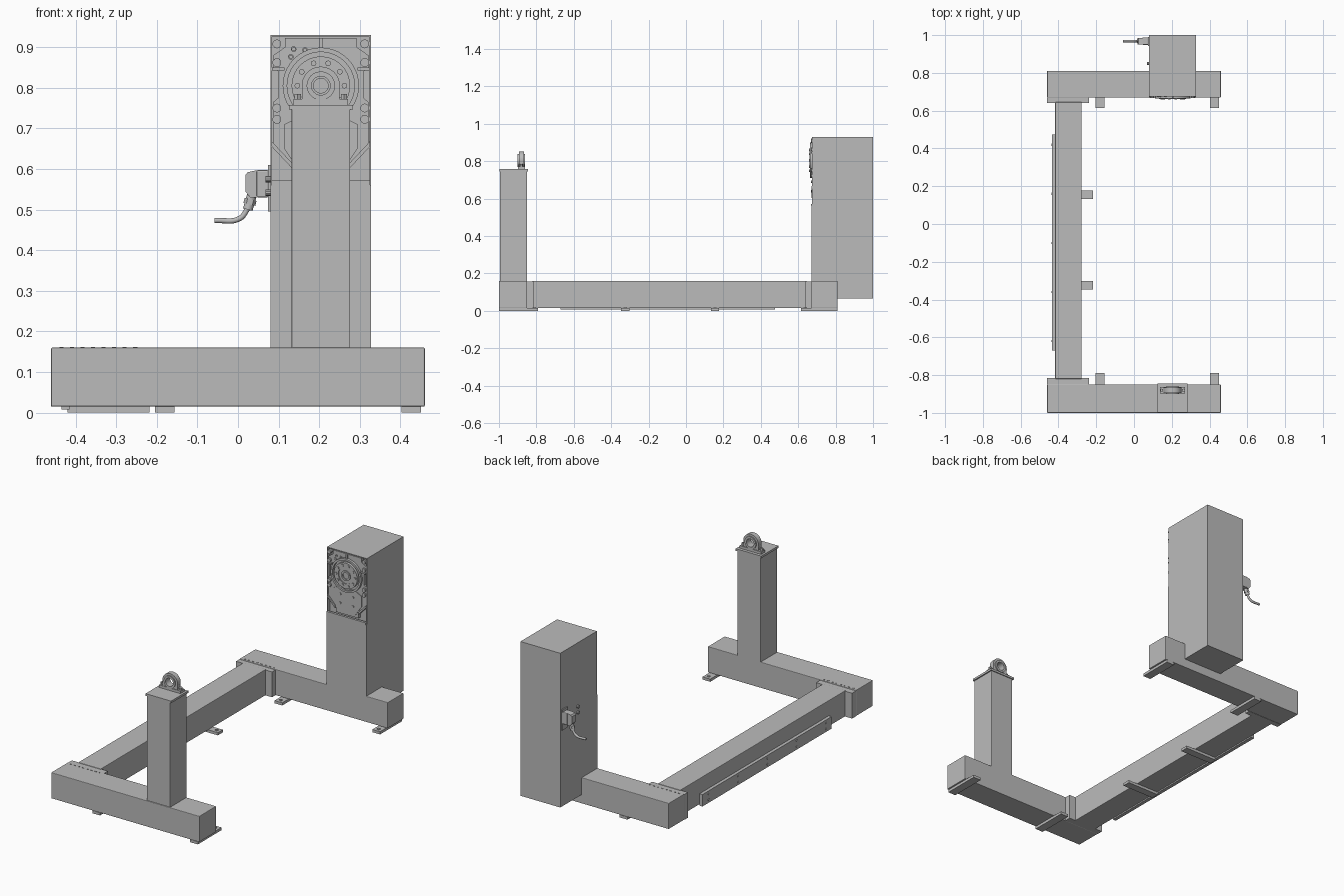
import bpy, bmesh, math
from mathutils import Matrix, Vector

cube = bpy.data.objects.get("Cube")
if cube:
    bpy.data.objects.remove(cube, do_unlink=True)

grey = bpy.data.materials.new("machine_grey")
grey.use_nodes = True
grey.diffuse_color = (0.5, 0.5, 0.5, 1)
grey.node_tree.nodes["Principled BSDF"].inputs["Base Color"].default_value = (0.5, 0.5, 0.5, 1)


def finish(name, bm, smooth=False):
    bmesh.ops.recalc_face_normals(bm, faces=bm.faces)
    mesh = bpy.data.meshes.new(name)
    bm.to_mesh(mesh)
    bm.free()
    mesh.materials.append(grey)
    obj = bpy.data.objects.new(name, mesh)
    bpy.context.scene.collection.objects.link(obj)
    if smooth:
        bpy.ops.object.select_all(action="DESELECT")
        obj.select_set(True)
        bpy.context.view_layer.objects.active = obj
        bpy.ops.object.shade_smooth_by_angle(angle=math.radians(35))
    return obj


def box(name, xs, ys, zs, bevel=0):
    bm = bmesh.new()
    bmesh.ops.create_cube(bm, size=1)
    for v in bm.verts:
        v.co = [r[0] if c < 0 else r[1] for r, c in zip((xs, ys, zs), v.co)]
    obj = finish(name, bm)
    if bevel:
        mod = obj.modifiers.new("edge", "BEVEL")
        mod.width, mod.segments = bevel, 2
    return obj


def rod(name, start, end, radius, sides=16):
    a, b = Vector(start), Vector(end)
    bm = bmesh.new()
    turn = (b - a).to_track_quat("Z", "Y").to_matrix().to_4x4()
    bmesh.ops.create_cone(bm, cap_ends=True, segments=sides, radius1=radius, radius2=radius,
                          depth=(b - a).length, matrix=Matrix.Translation((a + b) / 2) @ turn)
    return finish(name, bm, True)


def prism(name, points, y0, y1):
    """Extrude an outline in the xz plane along y."""
    bm = bmesh.new()
    face = bm.faces.new([bm.verts.new((x, y0, z)) for x, z in points])
    moved = bmesh.ops.extrude_face_region(bm, geom=[face])["geom"]
    bmesh.ops.translate(bm, vec=(0, y1 - y0, 0), verts=[g for g in moved if isinstance(g, bmesh.types.BMVert)])
    return finish(name, bm)


def ring(name, x, z, inner, outer, y0, y1, steps=40):
    """Flat ring whose axis runs along y."""
    bm = bmesh.new()
    profile = [(inner, y0), (outer, y0), (outer, y1), (inner, y1)]
    loops = []
    for i in range(steps):
        a = math.tau * i / steps
        loops.append([bm.verts.new((x + r * math.cos(a), y, z + r * math.sin(a))) for r, y in profile])
    for i in range(steps):
        p, q = loops[i], loops[(i + 1) % steps]
        for k in range(4):
            m = (k + 1) % 4
            bm.faces.new((p[k], p[m], q[m], q[k]))
    return finish(name, bm, True)


# Floor frame
FLOOR, TOP = 0.015, 0.16
box("front_beam", (-0.46, 0.46), (-1, -0.85), (FLOOR, TOP), 0.003)
box("back_beam", (-0.46, 0.46), (0.67, 0.81), (FLOOR, TOP), 0.003)
box("side_beam", (-0.417, -0.277), (-0.82, 0.645), (FLOOR, TOP), 0.003)
for label, inner, outer in (("front", -0.815, -0.85), ("back", 0.64, 0.67)):
    ys = sorted((inner, outer))
    box(label + "_flange", (-0.46, -0.237), ys, (FLOOR, 0.157))
    # Joint bolts along the beam edge
    for i in range(8):
        x = -0.44 + i * 0.026
        y = outer + math.copysign(0.012, outer - inner)
        box(label + "_joint_mark", (x, x + 0.01), (y - 0.002, y + 0.002), (TOP - 0.002, TOP + 0.002))

# Cable tray on the outer side
box("side_rail", (-0.435, -0.415), (-0.67, 0.475), (0.008, 0.075))
for i in range(5):
    y = -0.62 + i * 0.26
    for z in (0.025, 0.058):
        rod("rail_bolt", (-0.438, y, z), (-0.43, y, z), 0.006, 8)

# Floor brackets with anchor bolts
for x in (-0.18, 0.427):
    for label, ys, bolt in (("front", (-1, -0.79), -0.812), ("back", (0.615, 0.81), 0.637)):
        box(label + "_foot", (x - 0.024, x + 0.024), ys, (0, FLOOR))
        rod(label + "_anchor", (x, bolt, 0.01), (x, bolt, 0.019), 0.009, 6)
for y in (-0.325, 0.155):
    box("side_foot", (-0.42, -0.218), (y - 0.022, y + 0.022), (0, FLOOR))
    rod("side_anchor", (-0.24, y, 0.01), (-0.24, y, 0.019), 0.009, 6)

# Front post with bearing block
CX, CZ = 0.204, 0.805
box("front_post", (0.132, 0.276), (-0.995, -0.85), (0.15, 0.75), 0.002)
box("post_cap", (0.125, 0.283), (-0.998, -0.845), (0.746, 0.758))
box("bearing_base", (0.137, 0.271), (-0.897, -0.862), (0.757, 0.772))
prism("bearing_saddle", [(CX - 0.046, 0.77), (CX + 0.046, 0.77), (CX + 0.046, 0.795), (CX + 0.036, 0.795),
                         (CX + 0.02, 0.781), (CX - 0.02, 0.781), (CX - 0.036, 0.795), (CX - 0.046, 0.795)],
      -0.894, -0.866)
ring("bearing_housing", CX, CZ, 0.033, 0.047, -0.894, -0.866)
ring("bearing_insert", CX, CZ, 0.023, 0.035, -0.9, -0.86)
for s in (-1, 1):
    rod("bearing_bolt", (CX + s * 0.057, -0.88, 0.77), (CX + s * 0.057, -0.88, 0.785), 0.009, 6)

# Drive cabinet, open at the upper front
L, R = 0.08, 0.327
box("cabinet_body", (L, R), (0.695, 1), (0.065, 0.93))
box("cabinet_front_panel", (L, R), (0.67, 0.7), (0.065, 0.56))
box("cabinet_roof", (L, R), (0.675, 0.7), (0.926, 0.93))
box("cabinet_left_wall", (R - 0.004, R), (0.675, 0.7), (0.55, 0.93))
box("cabinet_right_wall", (L, L + 0.004), (0.675, 0.7), (0.55, 0.93))
box("panel_lip", (L + 0.002, R - 0.002), (0.667, 0.68), (0.56, 0.572))


# Gearbox face inside the opening
def mirrored(half):
    return [(CX + x, z) for x, z in half] + [(CX - x, z) for x, z in reversed(half)]


prism("gearbox_housing", mirrored([(0.07, 0.58), (0.07, 0.605), (0.117, 0.66), (0.117, 0.765), (0.105, 0.775),
                                   (0.105, 0.84), (0.117, 0.85), (0.117, 0.88), (0.088, 0.9), (0.088, 0.922)]),
      0.677, 0.7)
prism("gearbox_lower_cover", mirrored([(0.05, 0.59), (0.09, 0.65), (0.09, 0.71), (0.05, 0.73)]), 0.673, 0.69)
ring("gearbox_flange", CX, CZ, 0.083, 0.094, 0.664, 0.69)
ring("gearbox_seal", CX, CZ, 0.045, 0.072, 0.662, 0.69)
rod("output_hub", (CX, 0.667, CZ), (CX, 0.69, CZ), 0.046, 32)
ring("output_hub_rim", CX, CZ, 0.018, 0.028, 0.661, 0.68)
for i in range(10):
    a = math.tau * i / 10
    x, z = CX + 0.058 * math.cos(a), CZ + 0.058 * math.sin(a)
    rod("flange_bolt", (x, 0.658, z), (x, 0.67, z), 0.007, 8)
box("gearbox_top_rib", (CX - 0.004, CX + 0.004), (0.668, 0.69), (0.89, 0.922))
for s in (-1, 1):
    prism("gearbox_corner_rib", [(CX + s * x, z) for x, z in
                                 ((0.121, 0.655), (0.121, 0.668), (0.072, 0.616), (0.072, 0.603))], 0.67, 0.7)
    box("gearbox_ledge", sorted((CX + s * 0.09, CX + s * 0.12)), (0.668, 0.69), (0.842, 0.85))
    for z in (0.722, 0.75, 0.862, 0.908):
        rod("housing_bolt", (CX + s * 0.108, 0.667, z), (CX + s * 0.108, 0.69, z), 0.011, 10)
    for z in (0.64, 0.69):
        rod("cover_bolt", (CX + s * 0.04, 0.669, z), (CX + s * 0.04, 0.68, z), 0.006, 8)
for x, z in ((0.13, 0.876), (0.137, 0.895), (0.165, 0.893)):
    ring("threaded_port", x, z, 0.004, 0.007, 0.673, 0.68, 12)

# Side plug with cable
box("plug_plate", (0.074, 0.082), (0.942, 0.99), (0.495, 0.61))
box("plug_body", (0.045, 0.076), (0.948, 0.988), (0.53, 0.597), 0.004)
prism("plug_hood", [(0.018, 0.545), (0.03, 0.53), (0.047, 0.53), (0.047, 0.597), (0.024, 0.592), (0.018, 0.585)],
      0.95, 0.986)
rod("cable_gland", (0.034, 0.968, 0.535), (0.024, 0.968, 0.5), 0.012, 12)
rod("gland_nut", (0.031, 0.968, 0.525), (0.028, 0.968, 0.513), 0.015, 6)
for y in (0.85, 0.965):
    for z in (0.542, 0.575):
        rod("side_knob", (0.068, y, z), (0.082, y, z), 0.008, 10)

path = bpy.data.curves.new("cable", "CURVE")
path.dimensions = "3D"
path.bevel_depth = 0.0065
path.use_fill_caps = True
spline = path.splines.new("BEZIER")
spline.bezier_points.add(2)
for point, (x, z) in zip(spline.bezier_points, ((0.026, 0.505), (0.004, 0.478), (-0.058, 0.473))):
    point.co = (x, 0.968, z)
    point.handle_left_type = point.handle_right_type = "AUTO"
path.materials.append(grey)
bpy.context.scene.collection.objects.link(bpy.data.objects.new("cable", path))
